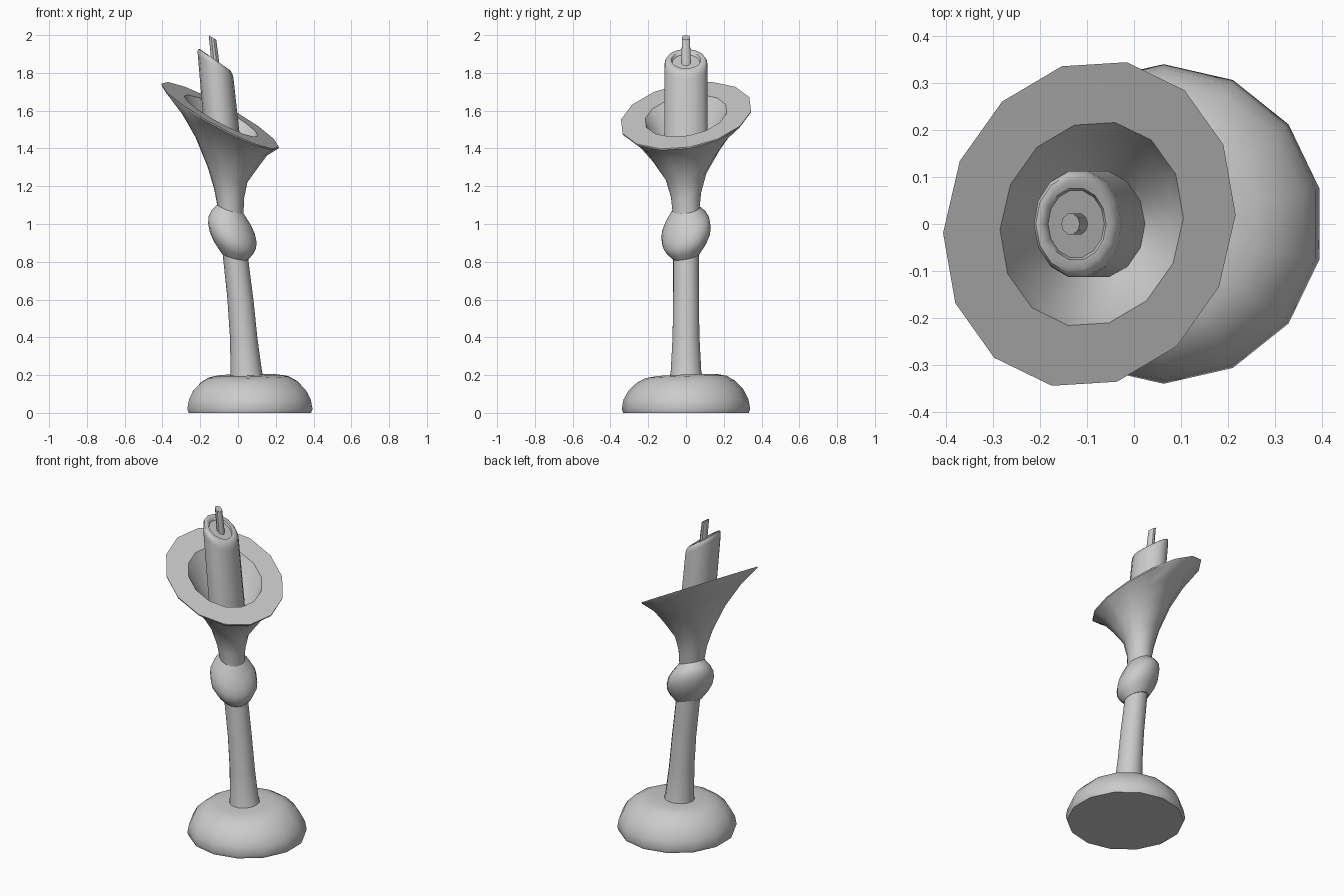
import bpy, bmesh, math
from mathutils import Vector


def ring(c, r, slope, sides, phase):
    """Circle of points in the plane dz = slope_x*dx + slope_y*dy around c."""
    sx, sy = slope
    n = Vector((-sx, -sy, 1)).normalized()
    u = (Vector((1, 0, 0)) - n * n.x).normalized()
    v = n.cross(u)
    out = []
    for i in range(sides):
        a = math.radians(phase) + math.tau * i / sides
        out.append(Vector(c) + u * (r * math.cos(a)) + v * (r * math.sin(a)))
    return out


def loft(name, rows, sides=14, phase=0, angle=35):
    """Skin tilted rings given as (x, z, radius, slope_x, slope_y)."""
    bm = bmesh.new()
    loops = [[bm.verts.new(p) for p in ring((x, 0, z), r, (sx, sy), sides, phase)]
             for x, z, r, sx, sy in rows]
    for a, b in zip(loops, loops[1:]):
        for i in range(sides):
            j = (i + 1) % sides
            bm.faces.new((a[i], a[j], b[j], b[i]))
    bm.faces.new(loops[0][::-1])
    bm.faces.new(loops[-1])
    bmesh.ops.recalc_face_normals(bm, faces=bm.faces)
    me = bpy.data.meshes.new(name)
    bm.to_mesh(me)
    bm.free()
    ob = bpy.data.objects.new(name, me)
    bpy.context.collection.objects.link(ob)
    bpy.ops.object.select_all(action='DESELECT')
    bpy.context.view_layer.objects.active = ob
    ob.select_set(True)
    bpy.ops.object.shade_smooth_by_angle(angle=math.radians(angle))
    return ob


# Domed foot
loft("base", [
    (.063, 0, .332, 0, 0),
    (.063, .02, .34, 0, 0),
    (.063, .07, .331, 0, 0),
    (.062, .12, .305, 0, .01),
    (.060, .165, .26, .01, .02),
    (.055, .19, .215, .02, .03),
    (.050, .20, .16, .02, .04),
    (.046, .20, .08, .02, .04),
], phase=180 / 14)

# Leaning stem
loft("stem", [
    (.047, .185, .09, 0, .03),
    (.044, .22, .083, -.02, .03),
    (.030, .40, .073, -.06, .05),
    (.013, .60, .07, -.12, .1),
    (-.015, .84, .07, -.25, .2),
])

# Skewed knob
loft("knob", [
    (-.017, .83, .074, -.25, .2),
    (-.023, .875, .11, -.33, .25),
    (-.027, .915, .131, -.38, .28),
    (-.030, .955, .137, -.4, .3),
    (-.034, .995, .131, -.4, .3),
    (-.037, 1.035, .110, -.38, .25),
    (-.040, 1.08, .073, -.35, .15),
])

# Trumpet cup with flat slanted lip and hollow bowl
loft("cup", [
    (-.040, 1.07, .073, -.35, .15),
    (-.047, 1.16, .083, -.32, .16),
    (-.055, 1.26, .112, -.38, .18),
    (-.060, 1.38, .185, -.5, .19),
    (-.078, 1.485, .263, -.54, .19),
    (-.095, 1.567, .352, -.55, .19),
    (-.095, 1.575, .354, -.55, .19),
    (-.090, 1.573, .222, -.55, .19),
    (-.085, 1.52, .195, -.55, .19),
    (-.078, 1.44, .145, -.5, .19),
    (-.070, 1.38, .10, -.45, .19),
], phase=-2)

# Candle with rounded rim and shallow melted pool
loft("candle", [
    (-.076, 1.40, .116, -.6, 0),
    (-.118, 1.83, .116, -.7, 0),
    (-.120, 1.852, .114, -.7, 0),
    (-.122, 1.866, .106, -.7, 0),
    (-.123, 1.871, .095, -.7, 0),
    (-.123, 1.868, .078, -.7, 0),
    (-.123, 1.855, .073, -.7, 0),
])

# Wick
loft("wick", [
    (-.119, 1.84, .024, -.5, 0),
    (-.125, 1.90, .024, -.5, 0),
    (-.135, 1.987, .023, -.6, 0),
], sides=10)
